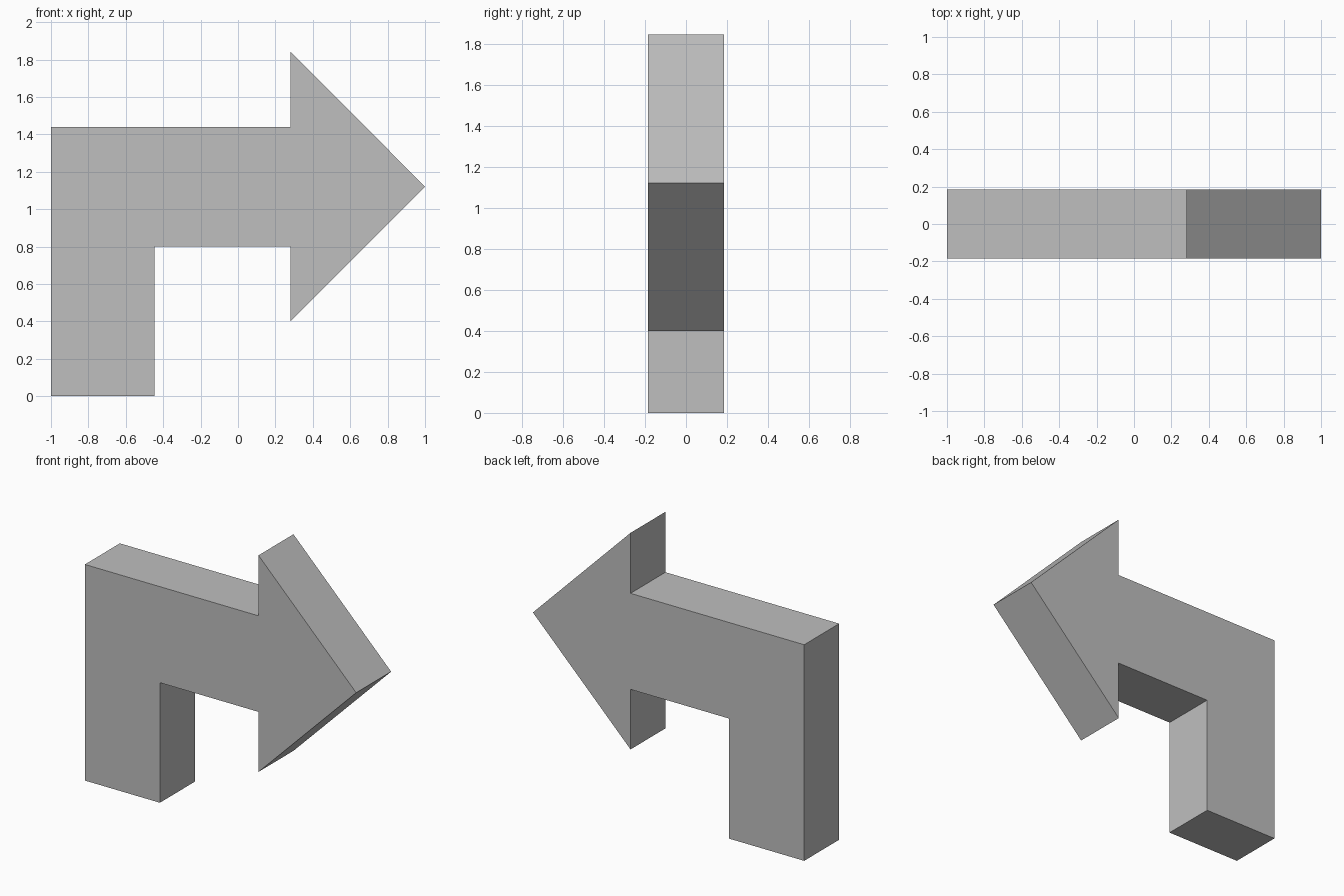
import bpy
import bmesh

cube = bpy.data.objects.get("Cube")
if cube:
    bpy.data.objects.remove(cube, do_unlink=True)

# Single plain grey
grey = bpy.data.materials.new("plain grey")
grey.use_nodes = True
colour = (0.52, 0.52, 0.52, 1.0)
grey.diffuse_color = colour
grey.node_tree.nodes["Principled BSDF"].inputs["Base Color"].default_value = colour

HALF_DEPTH = 0.184


def extrude_profile(name, profile):
    """Extrude an (x, z) outline through the full depth along y."""
    bm = bmesh.new()
    face = bm.faces.new([bm.verts.new((x, -HALF_DEPTH, z)) for x, z in profile])
    result = bmesh.ops.extrude_face_region(bm, geom=[face])
    moved = [v for v in result["geom"] if isinstance(v, bmesh.types.BMVert)]
    bmesh.ops.translate(bm, verts=moved, vec=(0, 2 * HALF_DEPTH, 0))
    bmesh.ops.recalc_face_normals(bm, faces=bm.faces)
    mesh = bpy.data.meshes.new(name)
    bm.to_mesh(mesh)
    bm.free()
    mesh.materials.append(grey)
    obj = bpy.data.objects.new(name, mesh)
    bpy.context.collection.objects.link(obj)
    return obj


# Bent arrow: upright stem, horizontal arm and triangular head in one outline
extrude_profile("bent_arrow", [
    (-1.0, 0.0), (-0.447, 0.0), (-0.447, 0.80), (0.28, 0.80), (0.28, 0.40),
    (1.0, 1.12), (0.28, 1.843), (0.28, 1.44), (-1.0, 1.44),
])
